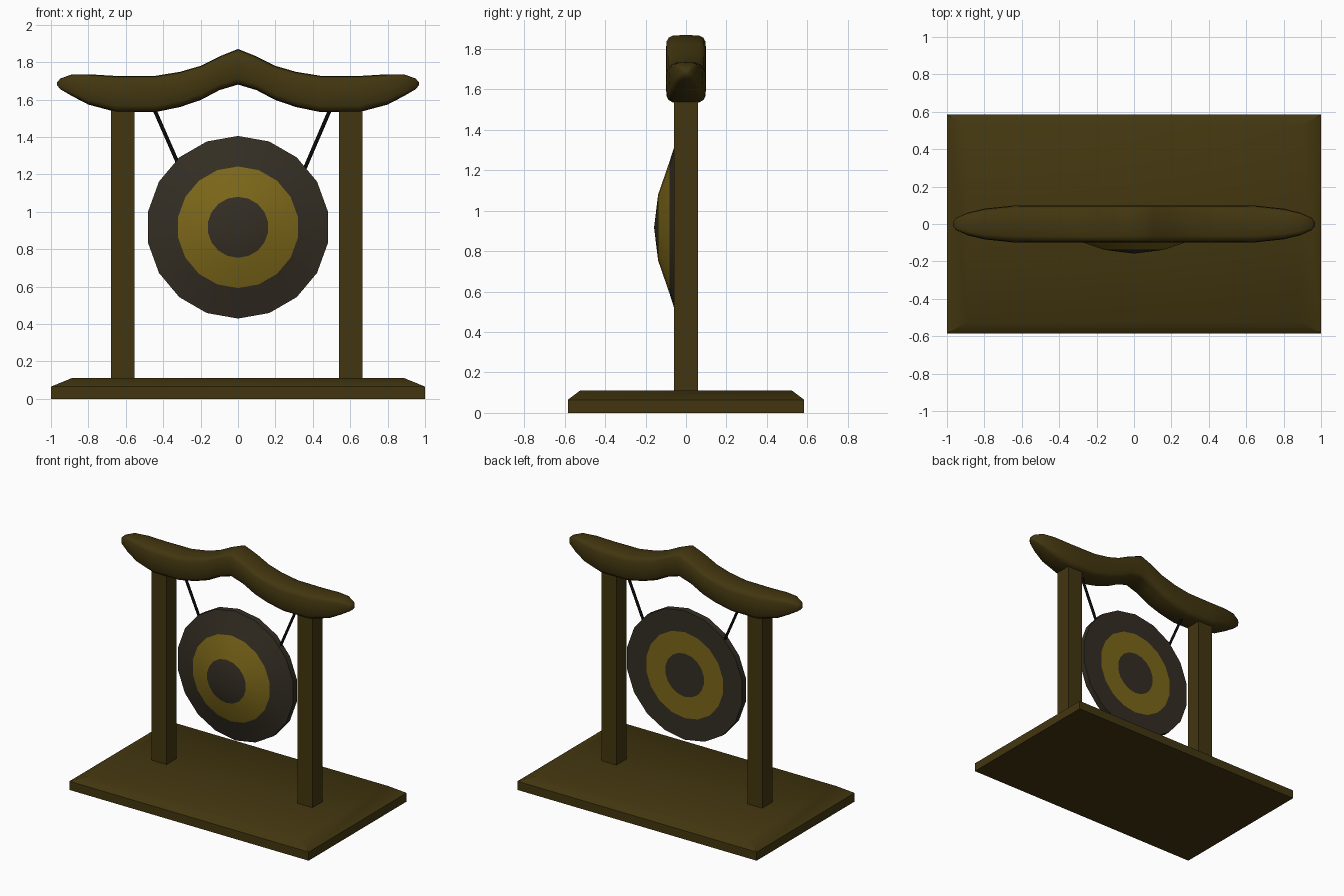
import bpy, bmesh
from math import sin, cos, pi, radians, copysign
from mathutils import Vector

if "Cube" in bpy.data.objects:
    bpy.data.objects.remove(bpy.data.objects["Cube"])


def material(name, rgb):
    m = bpy.data.materials.new(name)
    m.diffuse_color = (*rgb, 1)
    m.use_nodes = True
    m.node_tree.nodes["Principled BSDF"].inputs["Base Color"].default_value = m.diffuse_color
    return m


wood = material("wood", (0.055, 0.037, 0.005))
gold = material("gold", (0.2, 0.135, 0.01))
dark = material("dark_metal", (0.034, 0.027, 0.017))
black = material("cord", (0.003, 0.003, 0.003))


def loft(name, rings, mats, bands=None, angle=35):
    """Skin equal-length rings of points; bands gives a material slot per band."""
    bm = bmesh.new()
    loops = [[bm.verts.new(p) for p in ring] for ring in rings]
    n = len(rings[0])
    for b, (lo, hi) in enumerate(zip(loops, loops[1:])):
        for i in range(n):
            j = (i + 1) % n
            f = bm.faces.new((lo[i], lo[j], hi[j], hi[i]))
            f.material_index = bands[b] if bands else 0
    bm.faces.new(loops[0][::-1])
    bm.faces.new(loops[-1])
    bmesh.ops.remove_doubles(bm, verts=bm.verts, dist=0.0005)
    bmesh.ops.recalc_face_normals(bm, faces=bm.faces)
    me = bpy.data.meshes.new(name)
    bm.to_mesh(me)
    bm.free()
    for m in mats:
        me.materials.append(m)
    ob = bpy.data.objects.new(name, me)
    bpy.context.collection.objects.link(ob)
    bpy.ops.object.select_all(action='DESELECT')
    ob.select_set(True)
    bpy.context.view_layer.objects.active = ob
    bpy.ops.object.shade_smooth_by_angle(angle=radians(angle))
    return ob


def rect(x, y, z):
    return [(-x, -y, z), (x, -y, z), (x, y, z), (-x, y, z)]


# Base plate with sloped top edges
loft("base", [rect(1, .585, 0), rect(1, .585, .065), rect(.89, .525, .11)], [wood], angle=40)

# Posts
for side, x in (("left", -.617), ("right", .602)):
    bpy.ops.mesh.primitive_cube_add(size=1, location=(x, 0, .85))
    post = bpy.context.object
    post.name = side + "_post"
    post.scale = (.125, .12, 1.5)
    post.data.materials.append(wood)

# Curved top beam: half-profile stations (x, bottom, top, half depth), mirrored
half = [(0, 1.68, 1.87, .1), (.1, 1.65, 1.83, .1), (.2, 1.597, 1.78, .1),
        (.31, 1.56, 1.748, .1), (.44, 1.533, 1.727, .1), (.65, 1.533, 1.726, .098),
        (.8, 1.573, 1.735, .082), (.89, 1.62, 1.734, .06), (.95, 1.655, 1.712, .033),
        (.968, 1.677, 1.692, .01)]
stations = [(-x, b, t, d) for x, b, t, d in half[:0:-1]] + half


def rounded(v):
    return copysign(abs(v) ** .45, v)


beam = [[(x, d * rounded(cos(a)), (b + t) / 2 + (t - b) / 2 * rounded(sin(a)))
         for a in [2 * pi * i / 16 for i in range(16)]] for x, b, t, d in stations]
loft("top_beam", beam, [wood], angle=50)

# Gong: 18-sided disc, domed front, flat back, painted rings on both sides
profile = [(0, -.158), (.163, -.138), (.325, -.082), (.488, -.03),
           (.488, .016), (.325, .016), (.163, .016)]
gong = [[(r * sin(a), y, .917 + r * cos(a)) for a in [2 * pi * i / 18 for i in range(18)]]
        for r, y in profile]
loft("gong", gong, [dark, gold], bands=[0, 1, 0, 0, 0, 1])

# Hanging cords
for side, top, low in (("left", (-.475, 0, 1.61), (-.315, 0, 1.245)),
                       ("right", (.52, 0, 1.61), (.35, 0, 1.215))):
    a, b = Vector(top), Vector(low)
    bpy.ops.mesh.primitive_cylinder_add(vertices=8, radius=.01, depth=(b - a).length,
                                        location=(a + b) / 2)
    cord = bpy.context.object
    cord.name = side + "_cord"
    cord.rotation_euler = (a - b).to_track_quat('Z', 'Y').to_euler()
    cord.data.materials.append(black)
    bpy.ops.object.shade_smooth_by_angle(angle=radians(50))
